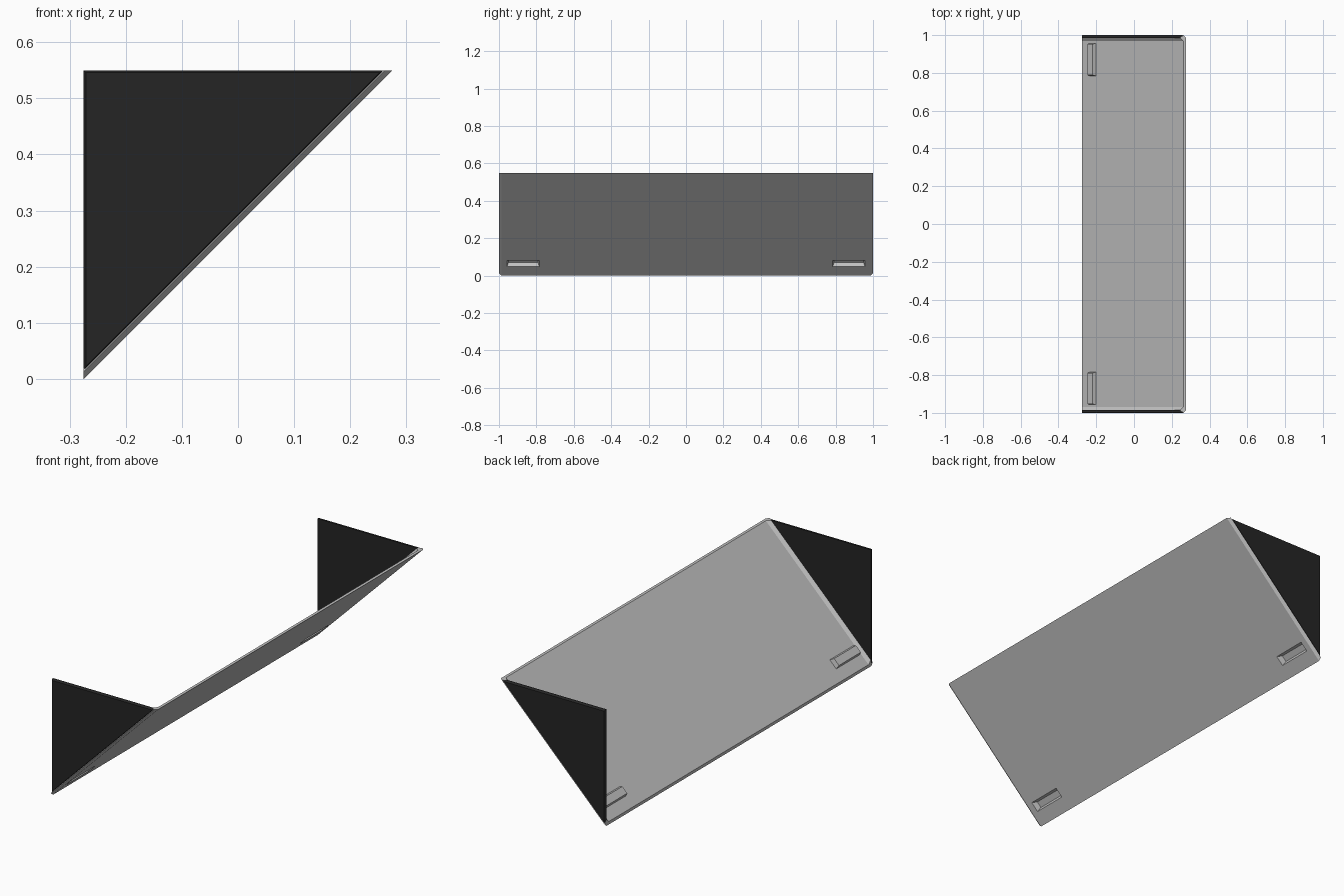
import bpy, bmesh, math

if "Cube" in bpy.data.objects:
    bpy.data.objects.remove(bpy.data.objects["Cube"])

R2 = math.sqrt(2)
H = 0.55                 # height and depth of the tilted board
L = H * R2               # length along the slope


def slope(s, y, n):
    """s = distance up the slope, n = height above the lower surface."""
    return (-H / 2 + (s - n) / R2, y, (s + n) / R2)


def material(name, rgb):
    m = bpy.data.materials.new(name)
    m.diffuse_color = (*rgb, 1)
    m.use_nodes = True
    m.node_tree.nodes["Principled BSDF"].inputs["Base Color"].default_value = m.diffuse_color
    return m


grey = material("light_grey", (0.53, 0.53, 0.53))
black = material("near_black", (0.018, 0.018, 0.018))


def loft(name, first, second, mat):
    """Closed solid between two loops with equal point counts."""
    bm = bmesh.new()
    a = [bm.verts.new(p) for p in first]
    b = [bm.verts.new(p) for p in second]
    bm.faces.new(a)
    bm.faces.new(b)
    for i in range(len(a)):
        j = (i + 1) % len(a)
        bm.faces.new((a[i], a[j], b[j], b[i]))
    bmesh.ops.recalc_face_normals(bm, faces=bm.faces)
    me = bpy.data.meshes.new(name)
    bm.to_mesh(me)
    bm.free()
    me.materials.append(mat)
    ob = bpy.data.objects.new(name, me)
    bpy.context.collection.objects.link(ob)
    return ob


def frustum(name, side, low, high):
    """Tapered block standing on the slope: (s0, s1, y0, y1, n) at each end."""
    def loop(s0, s1, y0, y1, n):
        return [slope(s, side * y, n) for s, y in
                ((s0, y0), (s1, y0), (s1, y1), (s0, y1))]
    return loft(name, loop(*low), loop(*high), grey)


# Tilted board with slightly turned-up long ends
half = [(0.987, 0.0), (1.0, 0.009), (0.985, 0.021), (0.968, 0.01)]
profile = half + [(-y, n) for y, n in reversed(half)]
board = loft("tilted_board",
             [slope(n, y, n) for y, n in profile],
             [slope(L - n, y, n) for y, n in profile], grey)

# Pressed slots: raised on the upper side, hollow on the lower side
helpers = []
for side in (-1, 1):
    bump = frustum("slot_bump", side, (0.065, 0.116, 0.783, 0.958, 0.005),
                   (0.071, 0.107, 0.789, 0.952, 0.030))
    hollow = frustum("slot_hollow", side, (0.066, 0.118, 0.783, 0.958, -0.005),
                     (0.074, 0.104, 0.792, 0.949, 0.026))
    for ob, op in ((bump, 'UNION'), (hollow, 'DIFFERENCE')):
        mod = board.modifiers.new(ob.name, 'BOOLEAN')
        mod.operation = op
        mod.solver = 'EXACT'
        mod.object = ob
        ob.hide_render = True
        helpers.append(ob)

# Bake the slots and drop the helpers
bpy.context.view_layer.update()
baked = bpy.data.meshes.new_from_object(
    board.evaluated_get(bpy.context.evaluated_depsgraph_get()))
board.modifiers.clear()
board.data = baked
for ob in helpers:
    bpy.data.objects.remove(ob)
baked.materials.clear()
baked.materials.append(grey)
for p in baked.polygons:
    p.material_index = 0

# Triangular end panels with a chamfered outer rim


def triangle(y, e):
    g = 0.009 * R2 + e * (1 + R2)       # gap above the board plus inset
    x0, z1 = -H / 2 + e, H - e
    k = H / 2 + g - e                   # diagonal line z = x + k
    return [(x0, y, z1), (z1 - k, y, z1), (x0, y, x0 + k)]


for side, name in ((-1, "front_end_panel"), (1, "back_end_panel")):
    panel = loft(name, triangle(side * 0.985, 0), triangle(side * 0.994, 0), black)
    loft(name + "_rim", triangle(side * 0.994, 0), triangle(side * 1.0, 0.004), black)
